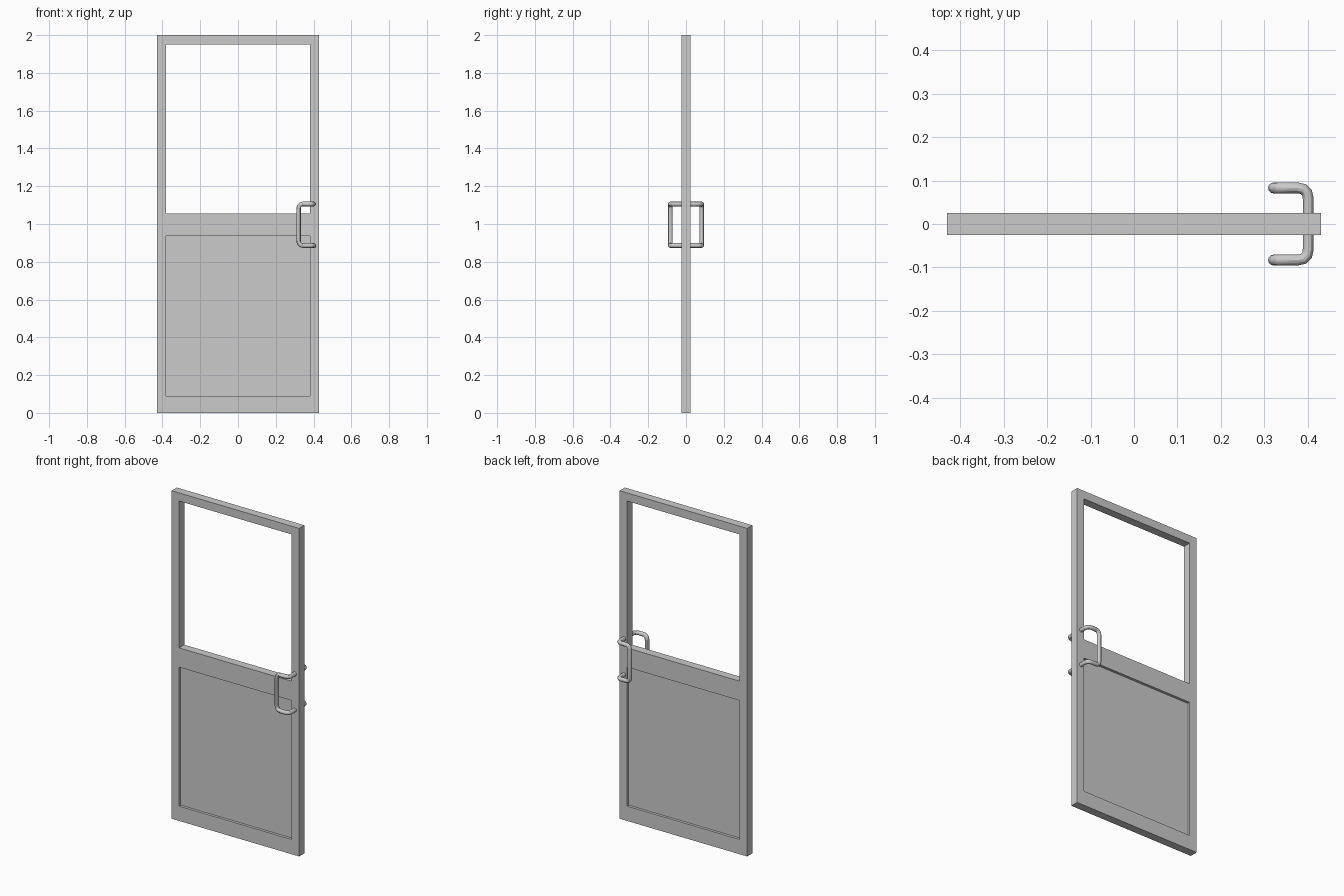
import bpy, bmesh
from mathutils import Vector

if "Cube" in bpy.data.objects:
    bpy.data.objects.remove(bpy.data.objects["Cube"])

W, H, T = 0.43, 2.0, 0.025      # half width, height, half thickness
IN = 0.38                       # half width of the openings


def box(bm, x0, x1, z0, z1, t):
    vs = [bm.verts.new((x, y, z)) for y in (-t, t)
          for x, z in ((x0, z0), (x1, z0), (x1, z1), (x0, z1))]
    for f in ((0, 1, 2, 3), (7, 6, 5, 4), (0, 4, 5, 1),
              (1, 5, 6, 2), (2, 6, 7, 3), (3, 7, 4, 0)):
        bm.faces.new([vs[i] for i in f])


def finish(name, bm):
    bmesh.ops.recalc_face_normals(bm, faces=bm.faces[:])
    me = bpy.data.meshes.new(name)
    bm.to_mesh(me)
    bm.free()
    ob = bpy.data.objects.new(name, me)
    bpy.context.collection.objects.link(ob)
    return ob


# Outer frame: one continuous rectangular ring
bm = bmesh.new()
rings = []
for y in (-T, T):
    for hw, z0, z1 in ((W, 0, H), (IN, 0.09, 1.95)):
        rings.append([bm.verts.new(p) for p in
                      ((-hw, y, z0), (hw, y, z0), (hw, y, z1), (-hw, y, z1))])
fo, fi, bo, bi = rings
for a, b in ((fo, fi), (bi, bo), (bo, fo), (fi, bi)):
    for i in range(4):
        j = (i + 1) % 4
        bm.faces.new((a[i], a[j], b[j], b[i]))
finish("door_frame", bm)

# Middle rail and recessed lower panel
for name, z0, z1, t in (("middle_rail", 0.937, 1.055, T),
                        ("lower_panel", 0.09, 0.937, 0.009)):
    bm = bmesh.new()
    box(bm, -IN, IN, z0, z1, t)
    finish(name, bm)


# Path with rounded corners
def rounded(points, r, steps=3):
    pts = [Vector(p) for p in points]
    out = [pts[0]]
    for a, b, c in zip(pts, pts[1:], pts[2:]):
        p, q = b + (a - b).normalized() * r, b + (c - b).normalized() * r
        for k in range(steps + 1):
            s = k / steps
            out.append(p * (1 - s) ** 2 + b * 2 * s * (1 - s) + q * s * s)
    return out + [pts[-1]]


# Pull handles, one on each face
def handle(name, side):
    y, x0, x1, lo, hi = side * 0.083, 0.321, 0.401, 0.886, 1.106
    path = rounded([(x1, side * 0.023, lo), (x1, y, lo), (x0, y, lo),
                    (x0, y, hi), (x1, y, hi), (x1, side * 0.023, hi)], 0.025)
    cu = bpy.data.curves.new(name, 'CURVE')
    cu.dimensions = '3D'
    cu.bevel_depth = 0.0125
    cu.bevel_resolution = 4
    cu.use_fill_caps = True
    sp = cu.splines.new('POLY')
    sp.points.add(len(path) - 1)
    for p, co in zip(sp.points, path):
        p.co = (*co, 1)
    ob = bpy.data.objects.new(name, cu)
    bpy.context.collection.objects.link(ob)
    bpy.ops.object.select_all(action='DESELECT')
    ob.select_set(True)
    bpy.context.view_layer.objects.active = ob
    bpy.ops.object.convert(target='MESH')
    bpy.ops.object.shade_smooth_by_angle()


handle("front_handle", -1)
handle("back_handle", 1)
